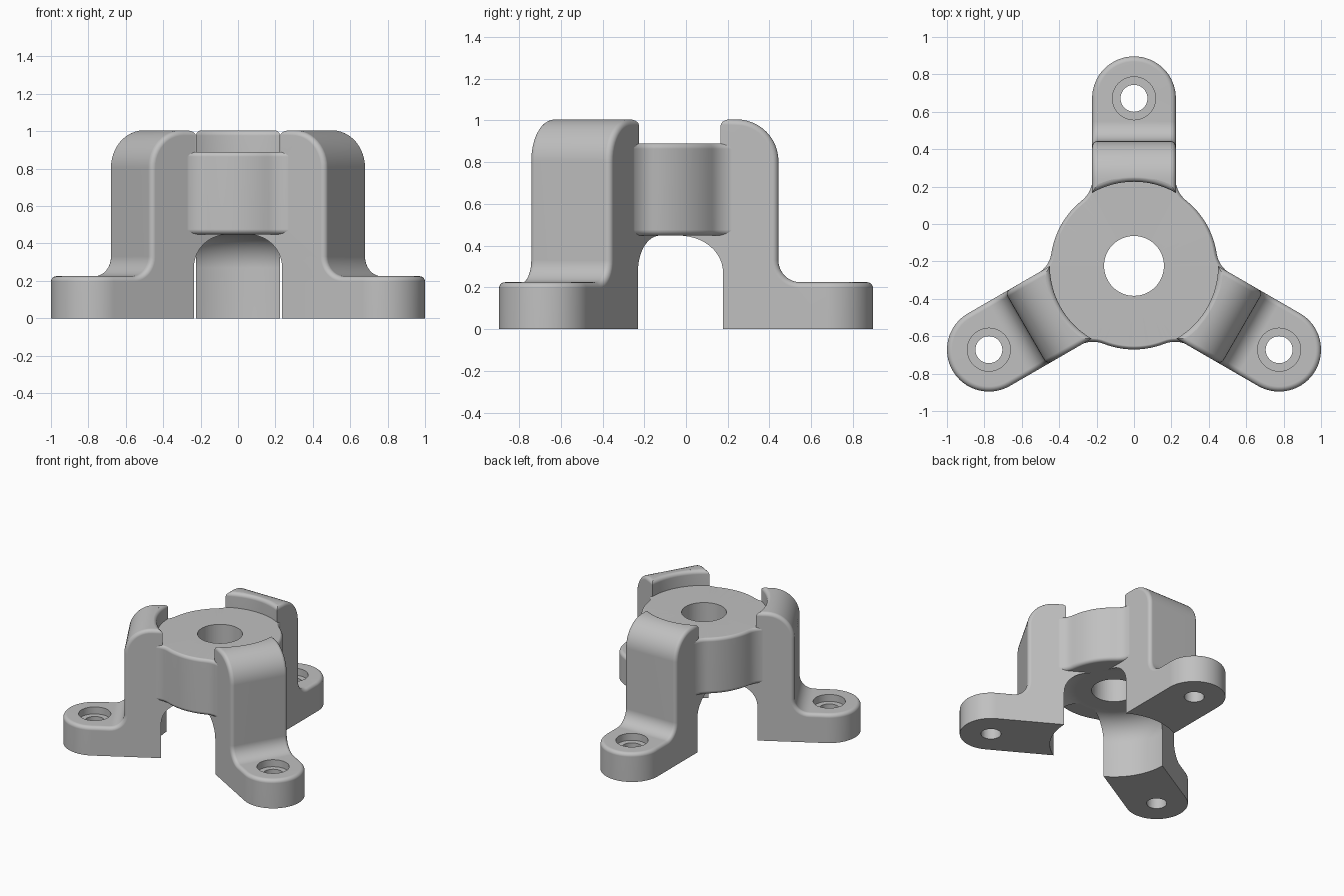
import bpy, bmesh
from math import sin, cos, pi, radians, atan2, sqrt
from mathutils import Matrix, Vector

cube = bpy.data.objects.get("Cube")
if cube:
    bpy.data.objects.remove(cube, do_unlink=True)

# Main dimensions
CENTRE = Vector((0, -0.224, 0))
HALF_W, BOLT_R, FOOT_Z, TOP_Z = 0.224, 0.896, 0.225, 1.005
WALL_R, SHOULDER, COVE, ROUND = 0.667, 0.2, 0.105, 0.028
HUB_R, HUB_LOW, HUB_TOP = 0.447, 0.45, 0.89

steel = bpy.data.materials.new("plain grey")
steel.use_nodes = True
grey = (0.53, 0.53, 0.53, 1)
steel.diffuse_color = grey
steel.node_tree.nodes["Principled BSDF"].inputs["Base Color"].default_value = grey


def make_object(name, bm):
    bmesh.ops.remove_doubles(bm, verts=bm.verts, dist=1e-5)
    bmesh.ops.recalc_face_normals(bm, faces=bm.faces)
    mesh = bpy.data.meshes.new(name)
    bm.to_mesh(mesh)
    bm.free()
    mesh.materials.append(steel)
    obj = bpy.data.objects.new(name, mesh)
    bpy.context.collection.objects.link(obj)
    return obj


def arc(cx, cy, r, start, end, steps):
    angles = [radians(start + (end - start) * i / steps) for i in range(steps + 1)]
    return [(cx + r * cos(a), cy + r * sin(a)) for a in angles]


def spin_chain(bm, points, centre, angle, steps):
    verts = [bm.verts.new(p) for p in points]
    edges = [bm.edges.new(pair) for pair in zip(verts, verts[1:])]
    bmesh.ops.spin(bm, geom=verts + edges, cent=centre, axis=(0, 0, 1),
                   angle=angle, steps=steps)


def lathe(name, profile, location, steps=64):
    bm = bmesh.new()
    spin_chain(bm, [(r, 0, z) for r, z in profile], (0, 0, 0), 2 * pi, steps)
    obj = make_object(name, bm)
    obj.location = location
    return obj


def boolean(target, other, operation):
    bpy.context.view_layer.update()
    mod = target.modifiers.new(operation.lower(), "BOOLEAN")
    mod.operation, mod.solver, mod.object = operation, "EXACT", other
    bpy.context.view_layer.objects.active = target
    bpy.ops.object.modifier_apply(modifier=mod.name)
    bpy.data.objects.remove(other, do_unlink=True)


def leg_profile(d):
    """Top line of a leg, from the hub outwards, moved inwards by d."""
    line = [(0.17, TOP_Z - d)]
    line += arc(WALL_R - SHOULDER, TOP_Z - SHOULDER, SHOULDER - d, 90, 0, 12)
    line += arc(WALL_R + COVE, FOOT_Z + COVE, COVE + d, 180, 270, 10)
    return line + [(BOLT_R, FOOT_Z - d)]


def make_leg(name, angle):
    bm = bmesh.new()
    # Rounded edge steps: sideways position and inward offset
    steps = [radians(90 * i / 5) for i in range(6)]
    edge = [(HALF_W - ROUND * (1 - cos(a)), ROUND * (1 - sin(a))) for a in steps]
    section = [(-v, d) for v, d in edge] + [(0, 0)] + [(v, d) for v, d in reversed(edge)]
    rows = [[bm.verts.new((r, v, z)) for r, z in leg_profile(d)] for v, d in section]
    for a, b in zip(rows, rows[1:]):
        for i in range(len(a) - 1):
            bm.faces.new((a[i], a[i + 1], b[i + 1], b[i]))
    # Flat sides, inner end and underside
    inner, outer = [[bm.verts.new((r, s * HALF_W, 0)) for s in (-1, 1)] for r in (0.17, BOLT_R)]
    mid = bm.verts.new((BOLT_R, 0, 0))
    for k, row in ((0, rows[0]), (1, rows[-1])):
        bm.faces.new([inner[k]] + row + [outer[k]])
    bm.faces.new([inner[0]] + [row[0] for row in rows] + [inner[1]])
    bm.faces.new([inner[0], outer[0], mid, outer[1], inner[1]])
    # Half-round toe
    toe = [(0, 0), (HALF_W, 0)] + [(v, FOOT_Z - d) for v, d in edge] + [(0, FOOT_Z)]
    spin_chain(bm, [(BOLT_R, -v, z) for v, z in toe], (BOLT_R, 0, 0), pi, 32)
    bm.transform(Matrix.Translation(CENTRE) @ Matrix.Rotation(angle, 4, "Z"))
    return make_object(name, bm)


def hub_outline(d):
    """Round hub with a concave blend to each side of every leg."""
    blend = 0.15
    cv = HALF_W - 0.002 + blend
    cr = sqrt((HUB_R + blend) ** 2 - cv ** 2)
    turn = atan2(cv, cr) * 180 / pi
    side = arc(cr, cv, blend + d, -90, turn - 180, 8)
    sector = [(r, -v) for r, v in reversed(side)] + side
    sector += arc(0, 0, HUB_R - d, turn, 120 - turn, 12)[1:-1]
    points = []
    for k in range(3):
        rot = Matrix.Rotation(radians(90 + 120 * k), 3, "Z")
        points += [rot @ Vector((r, v, 0)) for r, v in sector]
    return points


def make_hub():
    bm = bmesh.new()
    low, top = HUB_LOW - 0.002, HUB_TOP + 0.002
    curve = [(ROUND * (1 - sin(a)), ROUND * (1 - cos(a)))
             for a in (radians(18 * i) for i in range(6))]
    layers = [(d, low + h) for d, h in curve] + [(d, top - h) for d, h in reversed(curve)]
    rings = [[bm.verts.new(p + CENTRE + Vector((0, 0, z))) for p in hub_outline(d)]
             for d, z in layers]
    for a, b in zip(rings, rings[1:]):
        for i in range(len(a)):
            j = (i + 1) % len(a)
            bm.faces.new((a[i], a[j], b[j], b[i]))
    bm.faces.new(rings[0])
    bm.faces.new(rings[-1])
    return make_object("tripod_bracket", bm)


# Hub joined with three legs
bracket = make_hub()
leg_angles = [radians(90 + 120 * k) for k in range(3)]
for k, angle in enumerate(leg_angles):
    boolean(bracket, make_leg("leg_%d" % (k + 1), angle), "UNION")

# Arched space below the hub
arch = [(0, -0.1), (0.46, -0.1)] + arc(0.28, HUB_LOW - 0.18, 0.18, 0, 90, 12) + [(0, HUB_LOW)]
boolean(bracket, lathe("arch_cutter", arch, CENTRE, 96), "DIFFERENCE")

# Round seat between the leg tops, with softened rim
rim = arc(0.45 + ROUND, TOP_Z - ROUND, ROUND, 180, 92, 5)
seat = [(0, HUB_TOP), (0.45, HUB_TOP)] + rim + [(0.48, 1.2), (0, 1.2)]
boolean(bracket, lathe("seat_cutter", seat, CENTRE, 96), "DIFFERENCE")

# Centre bore
bore = [(0, 0.3), (0.16, 0.3), (0.16, 1.2), (0, 1.2)]
boolean(bracket, lathe("bore_cutter", bore, CENTRE), "DIFFERENCE")

# Counterbored bolt holes
bolt = [(0, -0.1), (0.072, -0.1), (0.072, 0.17), (0.115, 0.17), (0.115, 0.4), (0, 0.4)]
for angle in leg_angles:
    spot = CENTRE + Vector((BOLT_R * cos(angle), BOLT_R * sin(angle), 0))
    boolean(bracket, lathe("bolt_cutter", bolt, spot, 48), "DIFFERENCE")

# Smooth shading with crisp machined edges
bpy.ops.object.select_all(action="DESELECT")
bracket.select_set(True)
bpy.context.view_layer.objects.active = bracket
bpy.ops.object.shade_smooth_by_angle(angle=radians(30))
normals = bracket.modifiers.new("flat_face_normals", "WEIGHTED_NORMAL")
normals.keep_sharp = True
